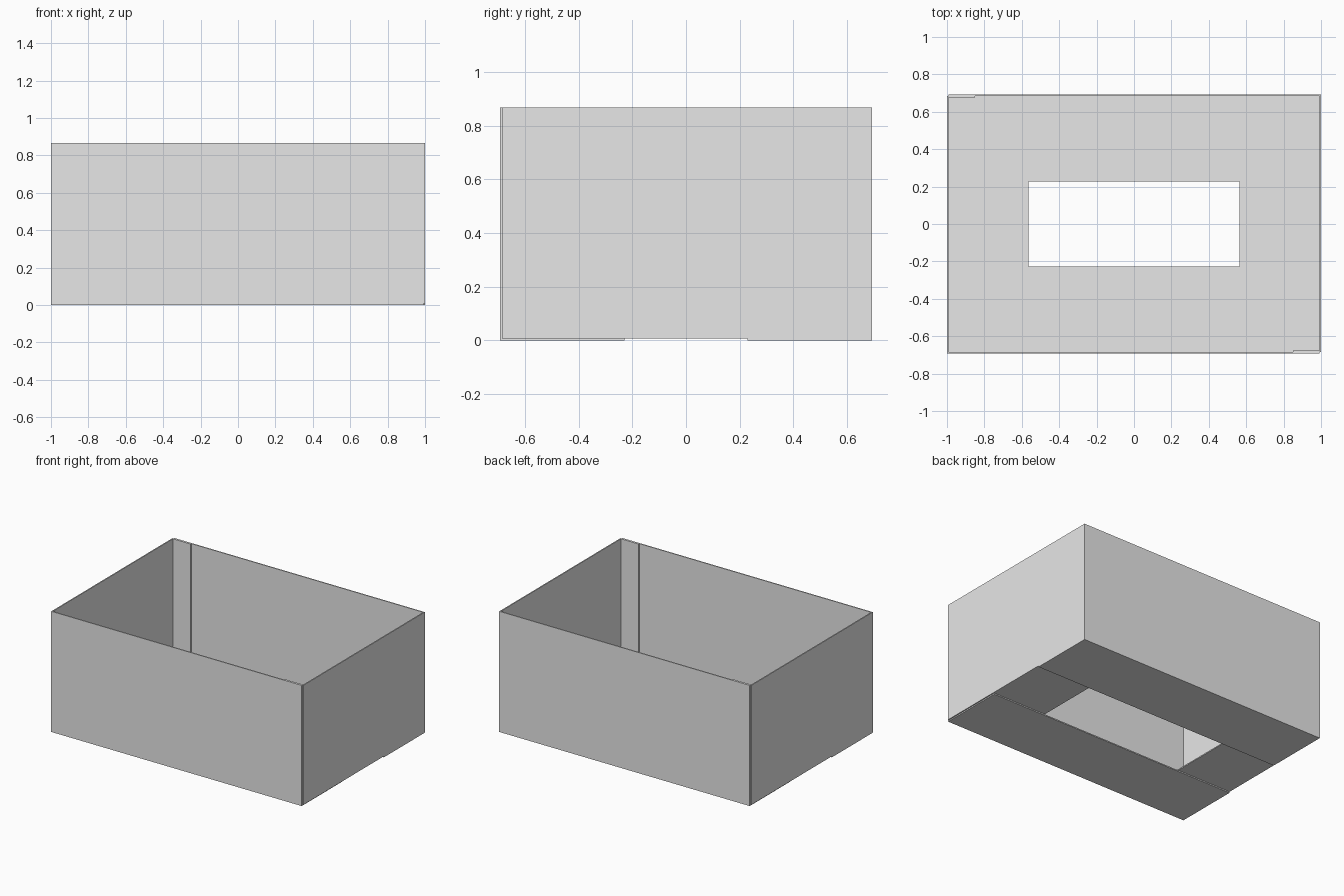
import bpy
import bmesh
from math import pi
from mathutils import Matrix, Vector

cube = bpy.data.objects.get("Cube")
if cube:
    bpy.data.objects.remove(cube, do_unlink=True)

# Overall half sizes, height and board thickness
X, Y, H, T = 1.0, 0.693, 0.867, 0.008
HOLE_X, HOLE_Y = 0.565, 0.228
TAB, TAPER = 0.15, 0.03

board = bpy.data.materials.new("grey board")
board.use_nodes = True
grey = (0.8, 0.8, 0.8, 1)
board.diffuse_color = grey
board.node_tree.nodes["Principled BSDF"].inputs["Base Color"].default_value = grey


def panel(name, outline, thickness, turn):
    """Extrude a flat outline into a board panel, turned about z."""
    bm = bmesh.new()
    face = bm.faces.new([bm.verts.new(p) for p in outline])
    grown = bmesh.ops.extrude_face_region(bm, geom=[face])["geom"]
    moved = [v for v in grown if isinstance(v, bmesh.types.BMVert)]
    bmesh.ops.translate(bm, verts=moved, vec=Vector(thickness))
    bmesh.ops.rotate(bm, verts=bm.verts, cent=(0, 0, 0),
                     matrix=Matrix.Rotation(turn, 3, 'Z'))
    bmesh.ops.recalc_face_normals(bm, faces=bm.faces)
    mesh = bpy.data.meshes.new(name)
    bm.to_mesh(mesh)
    bm.free()
    mesh.materials.append(board)
    bpy.context.collection.objects.link(bpy.data.objects.new(name, mesh))


def upright_x(x0, x1, y, z0, z1):
    return [(x0, y, z0), (x1, y, z0), (x1, y, z1), (x0, y, z1)]


def flat(x0, x1, y0, y1, z):
    return [(x0, y0, z), (x1, y0, z), (x1, y1, z), (x0, y1, z)]


# The tray repeats itself after half a turn
for turn, long_side, end_side in ((0, "front", "left"), (pi, "back", "right")):
    # Long wall stops short of one corner, leaving the glued seam
    panel(long_side + "_wall", upright_x(-X, X - T, -Y, T, H), (0, T, 0), turn)

    # End wall between the long walls
    end = [(-X, -Y + T, 2 * T), (-X, Y - T, 2 * T), (-X, Y - T, H), (-X, -Y + T, H)]
    panel(end_side + "_wall", end, (T, 0, 0), turn)

    # Bottom flaps: long pair underneath, end pair lying on top
    panel(long_side + "_bottom_flap",
          flat(-X, X - T, -Y, -HOLE_Y, 0), (0, 0, T), turn)
    panel(end_side + "_bottom_flap",
          flat(-X, -HOLE_X, -Y + T, Y - T, T), (0, 0, T), turn)

    # Glue tab folded inside the seam corner
    y = -Y + T
    tab = [(X - T, y, 2 * T), (X - TAB, y, 2 * T + TAPER),
           (X - TAB, y, H), (X - T, y, H)]
    panel(long_side + "_glue_tab", tab, (0, T, 0), turn)
